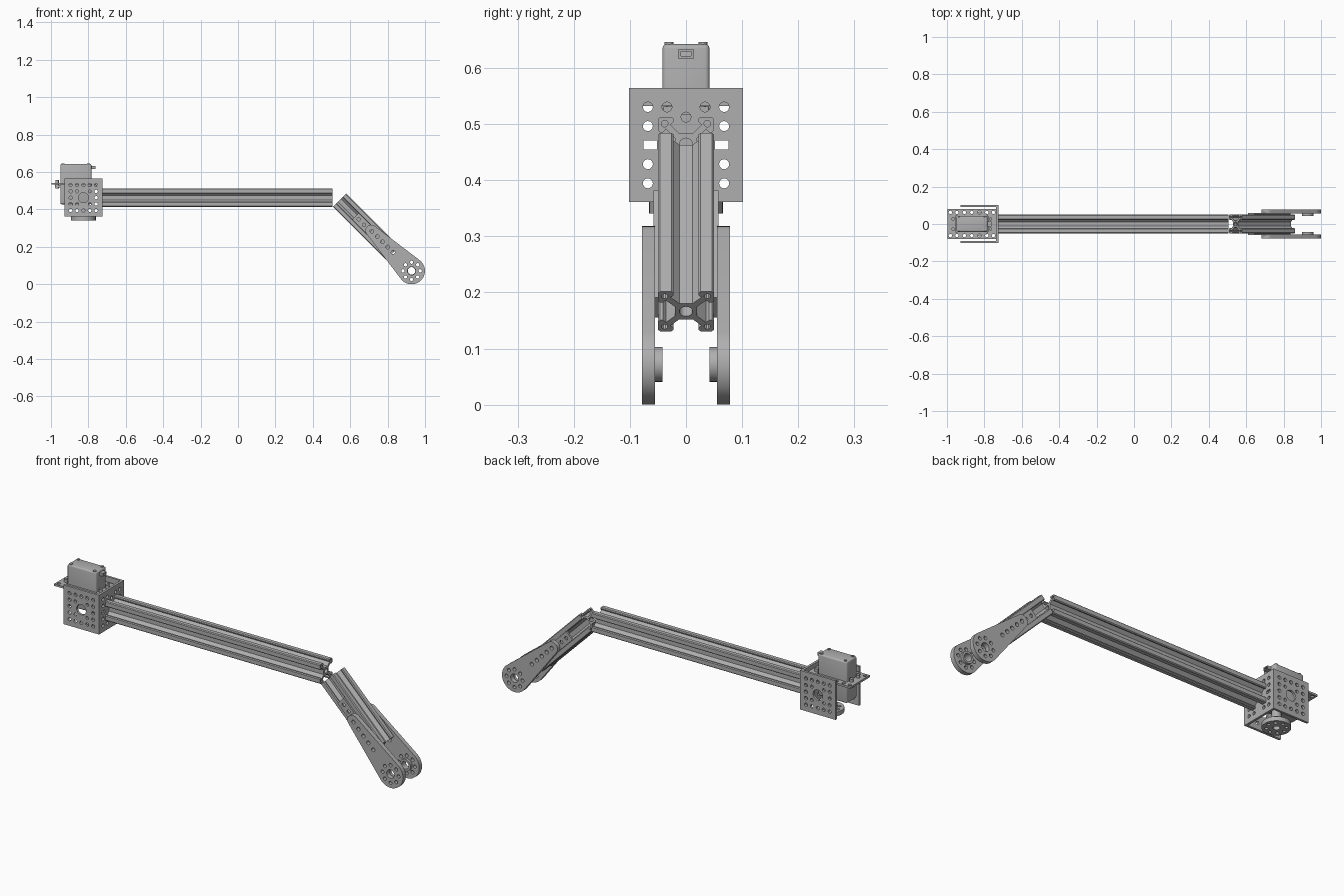
import bpy, bmesh
from math import sin, cos, pi, asin, sqrt
from mathutils import Matrix, Vector

cube = bpy.data.objects.get("Cube")
if cube:
    bpy.data.objects.remove(cube, do_unlink=True)

grey = bpy.data.materials.new("aluminium_grey")
grey.use_nodes = True
GREY = (0.43, 0.43, 0.43, 1)
grey.diffuse_color = GREY
grey.node_tree.nodes["Principled BSDF"].inputs["Base Color"].default_value = GREY

X, Y, Z = Vector((1, 0, 0)), Vector((0, 1, 0)), Vector((0, 0, 1))
ARM = Vector((1, 0, -1)).normalized()      # direction of the lower arm
ACROSS = Vector((1, 0, 1)).normalized()


def circle(x, y, r, n=16):
    return [(x + r * cos(2 * pi * i / n), y + r * sin(2 * pi * i / n)) for i in range(n)]


def rect(w, h, x=0, y=0):
    return [(x - w, y - h), (x + w, y - h), (x + w, y + h), (x - w, y + h)]


def ring(count, radius, r):
    return [circle(radius * cos(2 * pi * i / count), radius * sin(2 * pi * i / count), r, 12)
            for i in range(count)]


def finish(name, mesh):
    obj = bpy.data.objects.new(name, mesh)
    bpy.context.collection.objects.link(obj)
    mesh.materials.clear()
    mesh.materials.append(grey)
    bpy.ops.object.select_all(action='DESELECT')
    obj.select_set(True)
    bpy.context.view_layer.objects.active = obj
    bpy.ops.object.shade_smooth_by_angle(angle=0.6)
    return obj


def plate(name, outlines, thick, centre, u, v):
    """Extrude an outline with holes; u and v are the profile axes in space."""
    curve = bpy.data.curves.new(name, 'CURVE')
    curve.dimensions = '2D'
    curve.fill_mode = 'BOTH'
    curve.extrude = thick / 2
    for pts in outlines:
        spline = curve.splines.new('POLY')
        spline.points.add(len(pts) - 1)
        for p, (a, b) in zip(spline.points, pts):
            p.co = (a, b, 0, 1)
        spline.use_cyclic_u = True
    temp = bpy.data.objects.new(name + "_profile", curve)
    bpy.context.collection.objects.link(temp)
    deps = bpy.context.evaluated_depsgraph_get()
    mesh = bpy.data.meshes.new_from_object(temp.evaluated_get(deps))
    bpy.data.objects.remove(temp, do_unlink=True)
    frame = Matrix((u, v, u.cross(v))).transposed().to_4x4()
    frame.translation = Vector(centre)
    mesh.transform(frame)
    bm = bmesh.new()
    bm.from_mesh(mesh)
    bmesh.ops.remove_doubles(bm, verts=bm.verts, dist=0.00005)
    bmesh.ops.recalc_face_normals(bm, faces=bm.faces)
    bm.to_mesh(mesh)
    bm.free()
    return finish(name, mesh)


def box(name, size, centre, bevel=0):
    bm = bmesh.new()
    bmesh.ops.create_cube(bm, size=1)
    bmesh.ops.scale(bm, vec=size, verts=bm.verts)
    if bevel:
        bmesh.ops.bevel(bm, geom=bm.edges[:], offset=bevel, segments=3,
                        affect='EDGES', profile=0.5)
    bmesh.ops.translate(bm, vec=centre, verts=bm.verts)
    mesh = bpy.data.meshes.new(name)
    bm.to_mesh(mesh)
    bm.free()
    return finish(name, mesh)


# Slotted rail profile: one corner, repeated by quarter turns
half = [(0.012, 0.020), (0.028, 0.036), (0.022, 0.041), (0.022, 0.046), (0.026, 0.050)]
corner = half + [(0.046, 0.050)]
corner += [(b, a) for a, b in reversed(corner)]
rail, lobes = [], []
for k in range(4):
    c, s = round(cos(-k * pi / 2)), round(sin(-k * pi / 2))
    rail += [(a * c - b * s, a * s + b * c) for a, b in corner]
    lobes.append(circle(0.038 * (c - s), 0.038 * (s + c), 0.006, 10))
rail_shape = [rail, circle(0, 0, 0.012)] + lobes

plate("main_rail", rail_shape, 1.23, (-0.11, 0, 0.463), Y, Z)
START = Vector((0.543, 0, 0.449))
plate("lower_rail", rail_shape, 0.40, START + ARM * 0.20, Y, ACROSS)

# Open channel bracket: two flanges and a web
BX, BZ, PITCH = -0.8265, 0.4625, 0.034
grid = [circle(i * PITCH, j * PITCH, 0.009, 12) for i in range(-2, 3) for j in range(-2, 3)
        if max(abs(i), abs(j)) == 2]
inner = [circle(i * PITCH, j * PITCH, 0.008, 12) for i in (-1, 1) for j in (-1, 1)]
flange = [rect(0.1015, 0.1015)] + grid + inner + [circle(0, 0, 0.027, 24)]
for side, label in ((-1, "front"), (1, "back")):
    plate(label + "_flange", flange, 0.012, (BX, side * 0.096, BZ), X, Z)
web_holes = [circle(i * PITCH, j * PITCH, 0.009, 12) for i in (-2, -1, 1, 2) for j in (-2, 2)]
for i in (-1, 1):
    web_holes += [circle(i * 2 * PITCH, j * PITCH, 0.009, 12) for j in (-1, 1)]
    web_holes.append(rect(0.012, 0.008, i * 0.064))
plate("bracket_web", [rect(0.0899, 0.1015)] + web_holes + [circle(0, 0.05, 0.009, 12)],
      0.012, (-0.731, 0, BZ), Y, Z)

# Servo with mounting plate, tabs, plug and output hub
SX = -0.867
mount_holes = [circle(x, s * 0.062, 0.009, 12) for s in (-1, 1)
               for x in (-0.115, -0.08, -0.04, 0.0, 0.04, 0.08, 0.115)]
plate("servo_mount_plate", [rect(0.131, 0.08), rect(0.087, 0.044)] + mount_holes,
      0.01, (SX, 0, 0.537), X, Y)
box("servo_body", (0.166, 0.084, 0.215), (SX, 0, 0.535), 0.008)
box("servo_tabs", (0.225, 0.08, 0.014), (SX, 0, 0.524))
for sx in (-1, 1):
    for sy in (-1, 1):
        plate("servo_screw", [circle(0, 0, 0.009)], 0.045, (SX + sx * 0.1, sy * 0.027, 0.535), X, Y)
        plate("servo_cap_screw", [circle(0, 0, 0.008)], 0.006,
              (SX + sx * 0.068, sy * 0.03, 0.643), X, Y)
plate("servo_plug", [rect(0.014, 0.008), rect(0.009, 0.004)], 0.024, (-0.775, 0, 0.625), Y, Z)
plate("servo_shaft", [circle(0, 0, 0.022, 24)], 0.075, (BX, 0, 0.40), X, Y)
plate("servo_hub", [circle(0, 0, 0.066, 32), circle(0, 0, 0.016, 20)] + ring(8, 0.045, 0.008),
      0.022, (BX, 0, 0.352), X, Y)
plate("servo_hub_boss", [circle(0, 0, 0.034, 24)], 0.02, (BX, 0, 0.373), X, Y)

# Tapered side links with end hubs and spacer strips, on both sides
HUB = Vector((0.928, 0, 0.0715))
R, r, D = 0.0715, 0.031, 0.305
tangent = pi / 2 - asin((R - r) / D)
link = []
for i in range(13):
    a = -tangent + 2 * tangent * i / 12
    link.append((D + r * cos(a), r * sin(a)))
for i in range(29):
    a = tangent + (2 * pi - 2 * tangent) * i / 28
    link.append((R * cos(a), R * sin(a)))
link_holes = [circle(0.14 + 0.04 * i, 0, 0.01, 12) for i in range(5)]
link_shape = [link, circle(0, 0, 0.022, 24)] + ring(8, 0.046, 0.009) + link_holes
strip_holes = [circle(-0.11 + 0.04 * i, 0, 0.009, 12) for i in range(6)]
for side, label in ((-1, "front"), (1, "back")):
    y = Vector((0, side, 0))
    plate(label + "_link", link_shape, 0.023, HUB + y * 0.0665, -ARM, ACROSS)
    plate(label + "_link_hub", [circle(0, 0, 0.031, 24), circle(0, 0, 0.02, 24)],
          0.013, HUB + y * 0.0485, X, Z)
    plate(label + "_spacer_strip", [rect(0.135, 0.025)] + strip_holes, 0.009,
          START + ARM * 0.255 + y * 0.0535, ARM, ACROSS)
